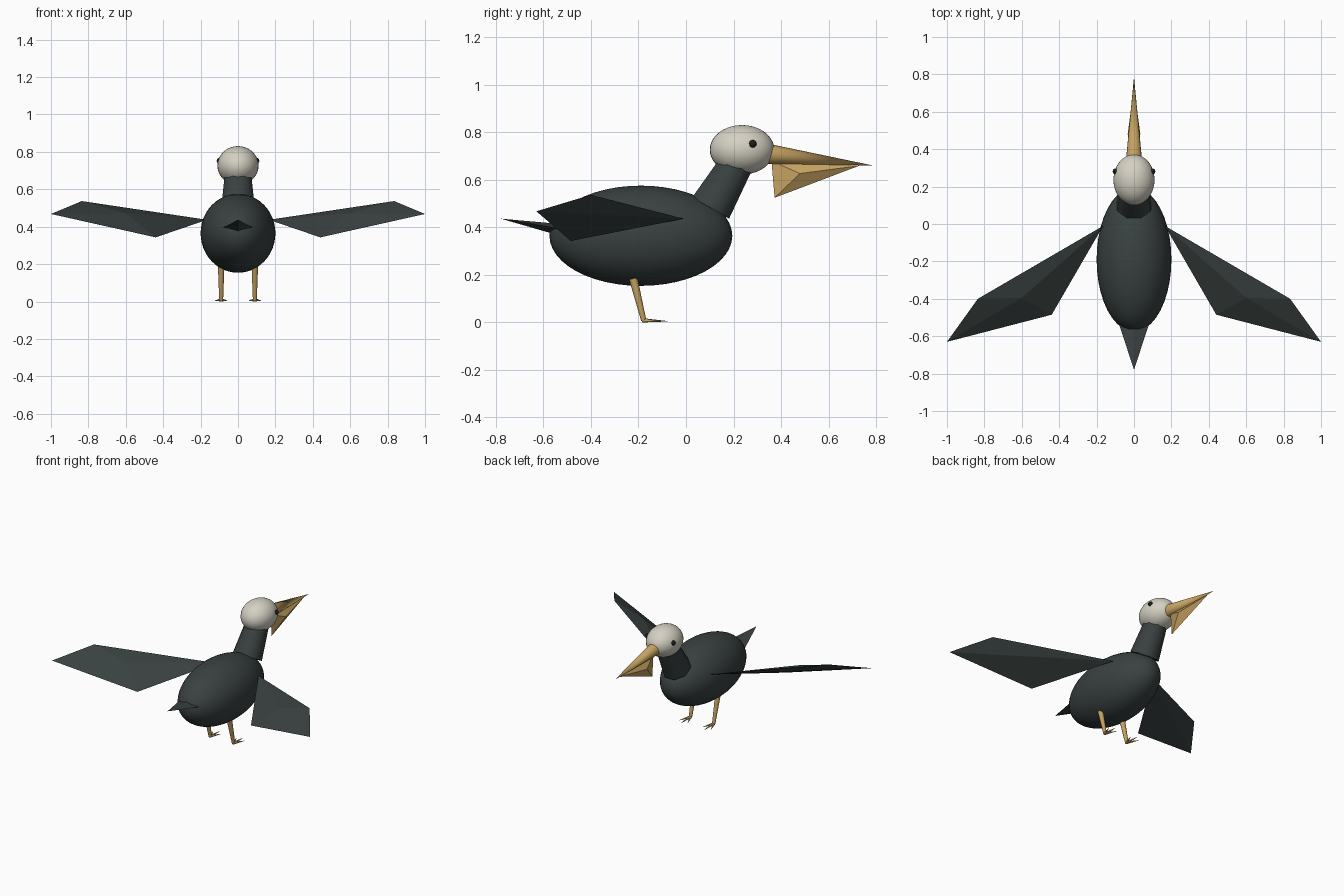
import bpy, bmesh, math
from mathutils import Vector

if "Cube" in bpy.data.objects:
    bpy.data.objects.remove(bpy.data.objects["Cube"])


def make_material(name, rgb):
    m = bpy.data.materials.new(name)
    m.diffuse_color = (*rgb, 1)
    m.use_nodes = True
    m.node_tree.nodes["Principled BSDF"].inputs["Base Color"].default_value = m.diffuse_color
    return m


DARK = make_material("charcoal_feathers", (0.041, 0.053, 0.052))
PALE = make_material("cream_feathers", (0.66, 0.63, 0.54))
HORN = make_material("tan_horn", (0.56, 0.36, 0.12))
BLACK = make_material("black_eye", (0.012, 0.012, 0.012))


def finish(obj, name, mat, smooth=None):
    obj.name = name
    obj.data.materials.append(mat)
    if smooth:
        bpy.ops.object.shade_smooth_by_angle(angle=math.radians(smooth))
    return obj


def ellipsoid(name, center, radii, mat, segments=32, rings=20):
    bpy.ops.mesh.primitive_uv_sphere_add(segments=segments, ring_count=rings, radius=1, location=center)
    obj = bpy.context.object
    obj.scale = radii
    bpy.ops.object.transform_apply(location=False, rotation=False, scale=True)
    return finish(obj, name, mat, 60)


def taper(name, a, b, r1, r2, mat, sides=12, spin=0.0):
    """Tapered cylinder or cone running from a to b."""
    a, b = Vector(a), Vector(b)
    bpy.ops.mesh.primitive_cone_add(vertices=sides, radius1=r1, radius2=r2,
                                    depth=(b - a).length, location=(a + b) / 2)
    obj = bpy.context.object
    turn = (b - a).to_track_quat('Z', 'Y')
    obj.rotation_euler = turn.to_euler()
    for v in obj.data.vertices:
        x, y = v.co.x, v.co.y
        v.co.x = x * math.cos(spin) - y * math.sin(spin)
        v.co.y = x * math.sin(spin) + y * math.cos(spin)
    return finish(obj, name, mat, 50)


def hull(name, points, mat):
    """Faceted solid wrapped around a few corner points."""
    bm = bmesh.new()
    for p in points:
        bm.verts.new(p)
    bmesh.ops.convex_hull(bm, input=bm.verts)
    bmesh.ops.recalc_face_normals(bm, faces=bm.faces)
    mesh = bpy.data.meshes.new(name)
    bm.to_mesh(mesh)
    bm.free()
    obj = bpy.data.objects.new(name, mesh)
    bpy.context.collection.objects.link(obj)
    return finish(obj, name, mat)


# Body, neck and head
ellipsoid("body", (0, -0.19, 0.365), (0.2, 0.385, 0.211), DARK, 40, 24)
taper("neck", (0, 0.104, 0.482), (0, 0.215, 0.672), 0.097, 0.076, DARK, 8, math.pi / 8)
ellipsoid("head", (0, 0.236, 0.727), (0.11, 0.136, 0.104), PALE)

# Beak with a faceted pouch beneath
taper("upper_beak", (0, 0.33, 0.711), (0, 0.787, 0.661), 0.044, 0, HORN, 16)
hull("beak_pouch", [(0, 0.36, 0.68), (0, 0.373, 0.525), (0, 0.73, 0.66),
                    (0.034, 0.48, 0.627), (-0.034, 0.48, 0.627)], HORN)

# Tail
hull("tail", [(0, -0.78, 0.437), (0.085, -0.52, 0.393), (-0.085, -0.52, 0.393),
              (0, -0.5, 0.412), (0, -0.52, 0.362)], DARK)

for side, s in (("left", -1), ("right", 1)):
    # Wing: thin faceted blade, thickest in the middle
    hull(side + "_wing", [(s * x, y, z) for x, y, z in (
        (0.165, -0.01, 0.437), (0.835, -0.4, 0.537), (1.0, -0.63, 0.468),
        (0.44, -0.485, 0.343), (0.6, -0.395, 0.472), (0.61, -0.405, 0.432))], DARK)

    # Eye
    ellipsoid(side + "_eye", (s * 0.1, 0.281, 0.752), (0.014, 0.016, 0.016), BLACK, 12, 8)

    # Leg and three toes
    x = s * 0.09
    taper(side + "_leg", (x, -0.222, 0.185), (x, -0.178, 0.008), 0.018, 0.011, HORN, 10)
    for name, dx, dy in (("inner", -0.032, 0.075), ("middle", 0, 0.1), ("outer", 0.032, 0.075)):
        taper(f"{side}_{name}_toe", (x, -0.182, 0.009), (x + s * dx, -0.178 + dy, 0.005),
              0.009, 0.001, HORN, 8)
